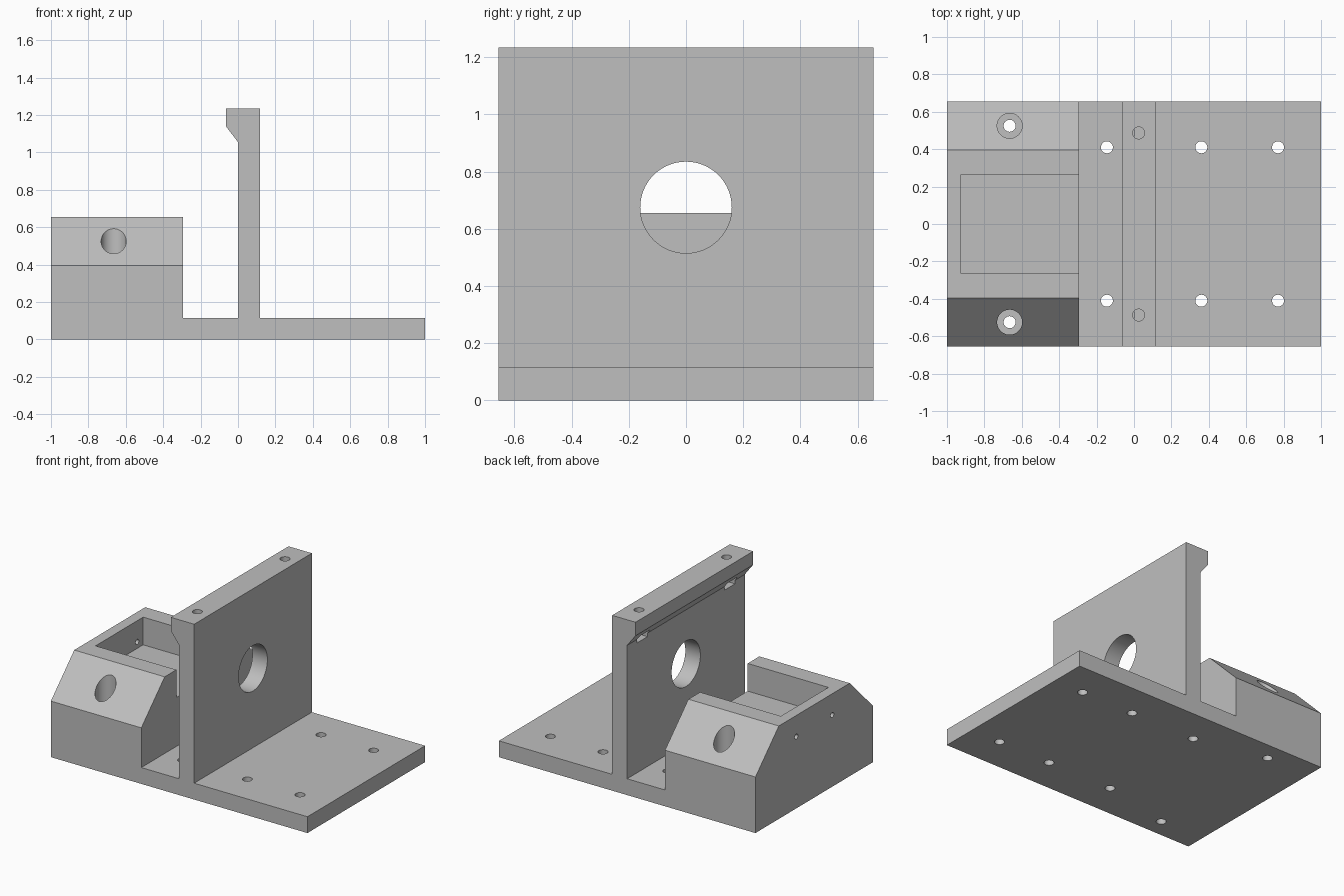
import bpy, bmesh
from math import cos, sin, pi, radians

if "Cube" in bpy.data.objects:
    bpy.data.objects.remove(bpy.data.objects["Cube"], do_unlink=True)

grey = bpy.data.materials.new("plain_grey")
grey.use_nodes = True
colour = (0.52, 0.52, 0.52, 1)
grey.diffuse_color = colour
grey.node_tree.nodes["Principled BSDF"].inputs["Base Color"].default_value = colour


def prism(name, points, axis, lo, hi):
    """Extrude a 2D outline along an axis from lo to hi."""
    place = {"x": lambda a, b, t: (t, a, b),
             "y": lambda a, b, t: (a, t, b),
             "z": lambda a, b, t: (a, b, t)}[axis]
    bm = bmesh.new()
    ends = [[bm.verts.new(place(a, b, t)) for a, b in points] for t in (lo, hi)]
    bm.faces.new(ends[0])
    bm.faces.new(ends[1])
    n = len(points)
    for i in range(n):
        j = (i + 1) % n
        bm.faces.new((ends[0][i], ends[0][j], ends[1][j], ends[1][i]))
    bmesh.ops.recalc_face_normals(bm, faces=bm.faces)
    mesh = bpy.data.meshes.new(name)
    bm.to_mesh(mesh)
    bm.free()
    mesh.materials.append(grey)
    obj = bpy.data.objects.new(name, mesh)
    bpy.context.collection.objects.link(obj)
    return obj


def circle(a, b, r, n=48):
    return [(a + r * cos(2 * pi * i / n), b + r * sin(2 * pi * i / n)) for i in range(n)]


def cut(points, axis, lo, hi):
    """Subtract an extruded outline from the bracket."""
    cutter = prism("cutter", points, axis, lo, hi)
    cutter.hide_render = True
    mod = bracket.modifiers.new("cut", "BOOLEAN")
    mod.operation, mod.solver, mod.object = "DIFFERENCE", "EXACT", cutter
    bpy.ops.object.modifier_apply(modifier=mod.name)
    bpy.data.objects.remove(cutter, do_unlink=True)


# Bracket body: base plate, block and upright wall with lip, in one outline
half = 0.655
base, block_top, block_end = 0.115, 0.655, -0.295
bracket = prism("motor_bracket", [
    (-1, 0), (1, 0), (1, base), (0.117, base), (0.117, 1.235), (-0.065, 1.235),
    (-0.065, 1.14), (0, 1.055), (0, base), (block_end, base),
    (block_end, block_top), (-1, block_top)], "y", -half, half)
bpy.ops.object.select_all(action="DESELECT")
bracket.select_set(True)
bpy.context.view_layer.objects.active = bracket

# Open pocket in the block
cut([(-0.925, -0.265), (-0.2, -0.265), (-0.2, 0.265), (-0.925, 0.265)], "z", 0.46, 0.8)

# Large opening through the wall
cut(circle(0, 0.675, 0.16, 64), "x", -0.1, 0.2)

for side in (-1, 1):
    # Sloped shoulder of the block
    cut([(side * 0.755, 0.295), (side * 0.755, 0.755), (side * 0.295, 0.755)], "x", -1.1, -0.2)

    # Counterbored screw hole in the shoulder
    cut(circle(-0.665, side * 0.525, 0.067), "z", base, 0.9)
    cut(circle(-0.665, side * 0.525, 0.032, 32), "z", -0.1, 0.2)

    # Screw holes through the base plate
    for x in (-0.145, 0.36, 0.77):
        cut(circle(x, side * 0.41, 0.032, 32), "z", -0.1, 0.2)

    # Pilot hole through the pocket's end wall
    cut(circle(side * 0.2, 0.505, 0.018, 24), "x", -1.1, -0.85)

    # Nut slot under the lip, with a bore from the top
    y, w = side * 0.487, 0.058
    cut([(-0.1, y - w), (0.058, y - w), (0.092, y), (0.058, y + w), (-0.1, y + w)],
        "z", 1.03, 1.085)
    cut(circle(0.025, y, 0.032, 32), "z", 1.06, 1.3)

bpy.ops.object.shade_smooth_by_angle(angle=radians(30))
